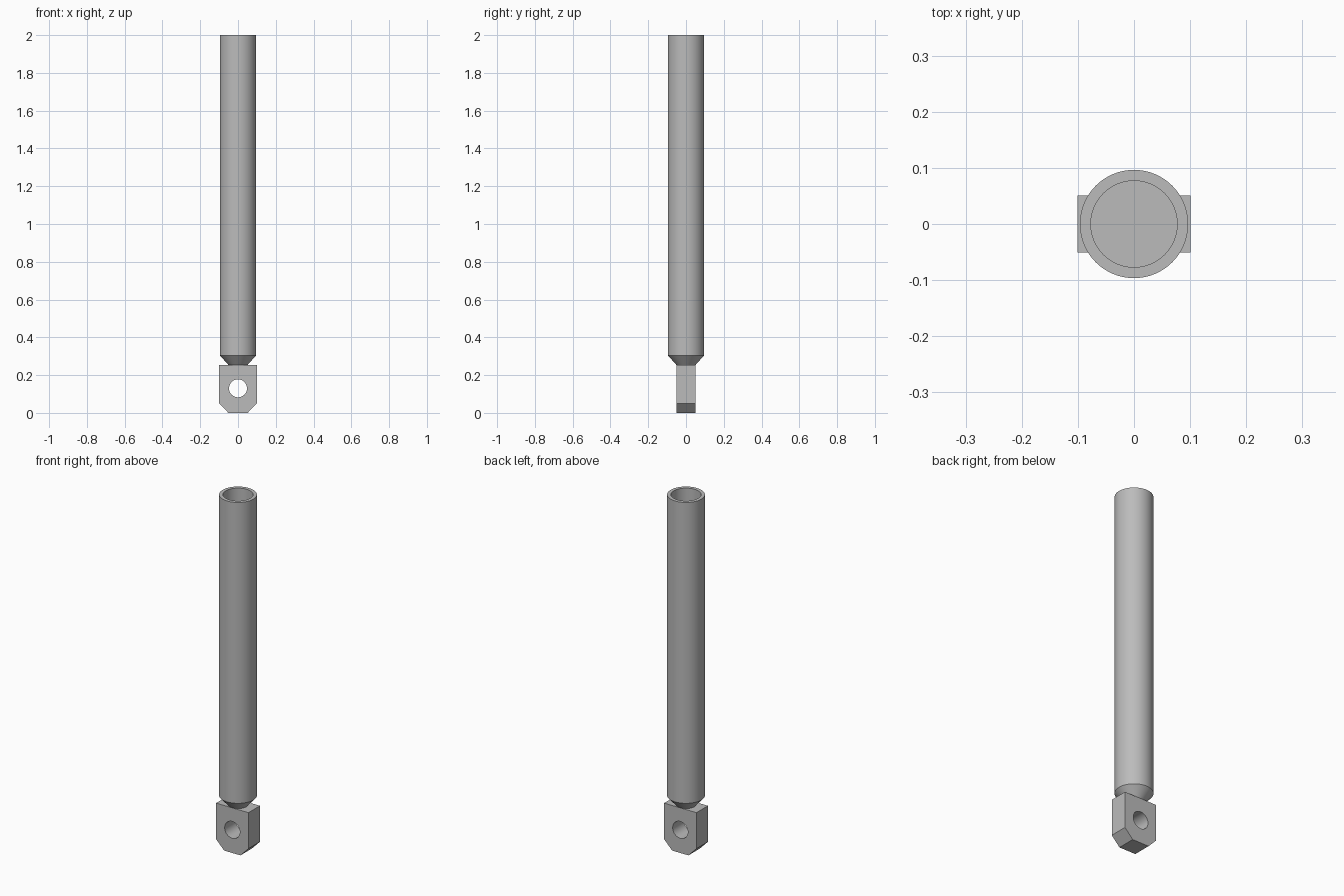
import bpy, bmesh, math
from mathutils import Matrix, Vector

cube = bpy.data.objects.get("Cube")
if cube:
    bpy.data.objects.remove(cube, do_unlink=True)

# Single plain metal colour
GREY = (0.5, 0.5, 0.5, 1)
metal = bpy.data.materials.new("grey metal")
metal.use_nodes = True
metal.diffuse_color = GREY
metal.node_tree.nodes["Principled BSDF"].inputs["Base Color"].default_value = GREY

SIDES = 64
LUG_TOP = 0.254
THICK = 0.051   # half thickness of the lug


def finish(bm, name):
    bmesh.ops.recalc_face_normals(bm, faces=bm.faces)
    mesh = bpy.data.meshes.new(name)
    bm.to_mesh(mesh)
    bm.free()
    mesh.materials.append(metal)
    obj = bpy.data.objects.new(name, mesh)
    bpy.context.collection.objects.link(obj)
    return obj


def smooth(obj):
    bpy.ops.object.select_all(action='DESELECT')
    obj.select_set(True)
    bpy.context.view_layer.objects.active = obj
    bpy.ops.object.shade_smooth_by_angle(angle=math.radians(30))


# Hollow tube with tapered neck, turned from a half profile (radius, height)
profile = [(0, LUG_TOP), (0.051, LUG_TOP), (0.0965, 0.305), (0.0965, 2),
           (0.077, 2), (0.077, 0.305), (0, 0.305)]
bm = bmesh.new()
verts = [bm.verts.new((r, 0, z)) for r, z in profile]
edges = [bm.edges.new(pair) for pair in zip(verts, verts[1:])]
bmesh.ops.spin(bm, geom=verts + edges, cent=(0, 0, 0), axis=(0, 0, 1),
               angle=math.tau, steps=SIDES)
bmesh.ops.remove_doubles(bm, verts=bm.verts, dist=0.0001)
smooth(finish(bm, "tube"))

# Lug plate with two chamfered lower corners
half = [(0.051, 0), (0.101, 0.051), (0.101, LUG_TOP)]
outline = half + [(-x, z) for x, z in reversed(half)]
bm = bmesh.new()
face = bm.faces.new([bm.verts.new((x, -THICK, z)) for x, z in outline])
extruded = bmesh.ops.extrude_face_region(bm, geom=[face])["geom"]
bmesh.ops.translate(bm, vec=Vector((0, 2 * THICK, 0)),
                    verts=[v for v in extruded if isinstance(v, bmesh.types.BMVert)])
lug = finish(bm, "mounting_lug")

# Pin hole through the lug
bm = bmesh.new()
bmesh.ops.create_cone(bm, cap_ends=True, segments=SIDES, radius1=0.0475,
                      radius2=0.0475, depth=0.4,
                      matrix=Matrix.Translation((0, 0, 0.13)) @ Matrix.Rotation(math.pi / 2, 4, 'X'))
cutter = finish(bm, "pin_hole_cutter")
cut = lug.modifiers.new("pin hole", 'BOOLEAN')
cut.operation = 'DIFFERENCE'
cut.solver = 'EXACT'
cut.object = cutter

# Bake the hole, then drop the cutter
bpy.ops.object.select_all(action='DESELECT')
lug.select_set(True)
bpy.context.view_layer.objects.active = lug
bpy.ops.object.modifier_apply(modifier=cut.name)
bpy.data.objects.remove(cutter, do_unlink=True)
smooth(lug)
